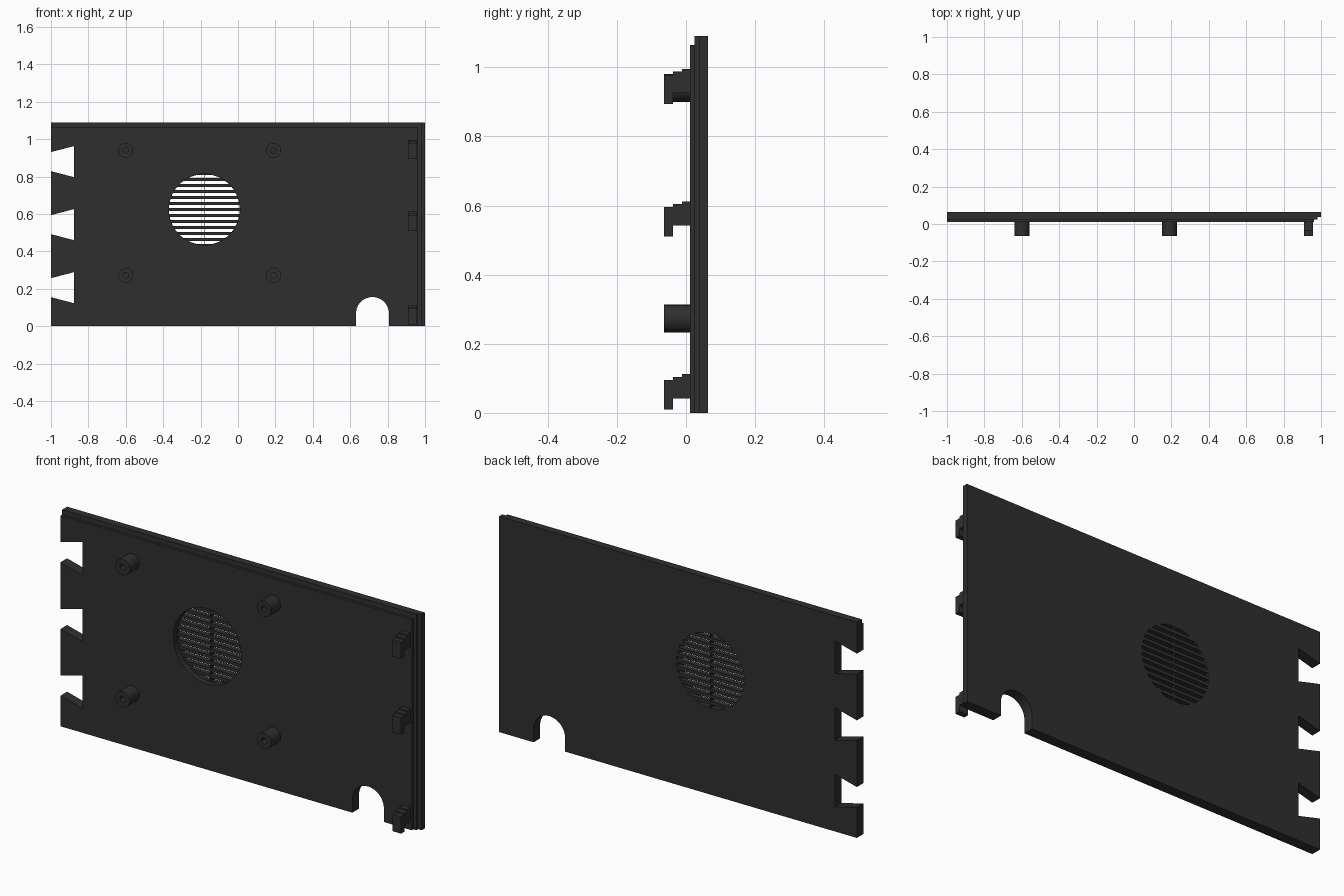
import bpy, bmesh, math
from mathutils import Vector

if "Cube" in bpy.data.objects:
    bpy.data.objects.remove(bpy.data.objects["Cube"])

FRONT, BACK, PEG = 0.012, 0.064, -0.064
TOP = 1.09

mat = bpy.data.materials.new("charcoal")
mat.diffuse_color = (0.028, 0.028, 0.028, 1)
mat.use_nodes = True
mat.node_tree.nodes["Principled BSDF"].inputs["Base Color"].default_value = mat.diffuse_color


def make(name, prisms):
    """Object from prisms, each (corner list, extrusion vector)."""
    bm = bmesh.new()
    for pts, vec in prisms:
        face = bm.faces.new([bm.verts.new(p) for p in pts])
        out = bmesh.ops.extrude_face_region(bm, geom=[face], use_keep_orig=True)
        moved = [g for g in out["geom"] if isinstance(g, bmesh.types.BMVert)]
        bmesh.ops.translate(bm, verts=moved, vec=vec)
    bmesh.ops.recalc_face_normals(bm, faces=bm.faces)
    me = bpy.data.meshes.new(name)
    bm.to_mesh(me)
    bm.free()
    me.materials.append(mat)
    ob = bpy.data.objects.new(name, me)
    bpy.context.collection.objects.link(ob)
    return ob


def along_y(xz, y0, y1):
    return [(x, y0, z) for x, z in xz], Vector((0, y1 - y0, 0))


def rect(x0, x1, z0, z1):
    return [(x0, z0), (x1, z0), (x1, z1), (x0, z1)]


def circle(cx, cz, r, n):
    return [(cx + r * math.cos(math.tau * i / n), cz + r * math.sin(math.tau * i / n)) for i in range(n)]


def cut(ob, prisms):
    cutter = make("cutter", prisms)
    mod = ob.modifiers.new("cut", "BOOLEAN")
    mod.operation, mod.solver, mod.object = "DIFFERENCE", "EXACT", cutter
    bpy.context.view_layer.objects.active = ob
    bpy.ops.object.modifier_apply(modifier=mod.name)
    bpy.data.objects.remove(cutter)


# Main plate
panel = make("panel", [along_y(rect(-1, 1, 0, TOP), FRONT, BACK)])

# Stepped right edge and top lip
cut(panel, [along_y(rect(0.98, 1.1, -0.1, 1.2), -0.1, 0.038)])
cut(panel, [along_y(rect(0.963, 1.1, -0.1, 1.2), -0.1, 0.025)])
cut(panel, [along_y(rect(-1.1, 1.1, 1.065, 1.2), -0.1, 0.025)])

# Dovetail notches in the left edge
notches = []
for zc in (0.206, 0.543, 0.88):
    xz = [(-1.05, zc - 0.038), (-0.877, zc - 0.083), (-0.877, zc + 0.083), (-1.05, zc + 0.038)]
    notches.append(along_y(xz, -0.1, 0.2))
cut(panel, notches)

# Arched cable opening
arch = [(0.631, -0.1), (0.807, -0.1)]
arch += [(0.719 + 0.088 * math.cos(math.pi * i / 24), 0.068 + 0.088 * math.sin(math.pi * i / 24)) for i in range(25)]
cut(panel, [along_y(arch, -0.1, 0.2)])

# Round vent: front recess, then slots either side of a thin rib
VX, VZ, VR = -0.18, 0.624, 0.19
cut(panel, [along_y(circle(VX, VZ, VR, 64), -0.1, 0.038)])
slots = []
for k in range(12):
    zc = (k - 5.5) * 0.0322
    z0, z1 = zc - 0.008, zc + 0.008
    for s in (-1, 1):
        xz = [(VX + s * 0.002, VZ + z0)]
        for i in range(4):
            z = z0 + (z1 - z0) * i / 3
            half = math.sqrt(max((VR - 0.001) ** 2 - z * z, 0.0001))
            xz.append((VX + s * half, VZ + z))
        xz.append((VX + s * 0.002, VZ + z1))
        slots.append(along_y(xz, 0.03, 0.1))
cut(panel, slots)

# Screw standoffs with blind holes
for x in (-0.6, 0.19):
    for z in (0.273, 0.94):
        post = make("standoff", [along_y(circle(x, z, 0.04, 32), PEG, FRONT + 0.002)])
        cut(post, [along_y(circle(x, z, 0.015, 24), PEG - 0.05, FRONT)])
        bpy.ops.object.select_all(action="DESELECT")
        post.select_set(True)
        bpy.context.view_layer.objects.active = post
        bpy.ops.object.shade_smooth_by_angle(angle=math.radians(30))

# Stepped hook clips along the right edge
hook = [(PEG, 0), (-0.038, 0), (-0.038, 0.032), (FRONT + 0.002, 0.032), (FRONT + 0.002, 0.102),
        (-0.012, 0.102), (-0.012, 0.094), (-0.038, 0.094), (-0.038, 0.085), (PEG, 0.085)]
for z in (0.01, 0.51, 0.893):
    make("hook_clip", [([(0.908, y, z + h) for y, h in hook], Vector((0.049, 0, 0)))])
